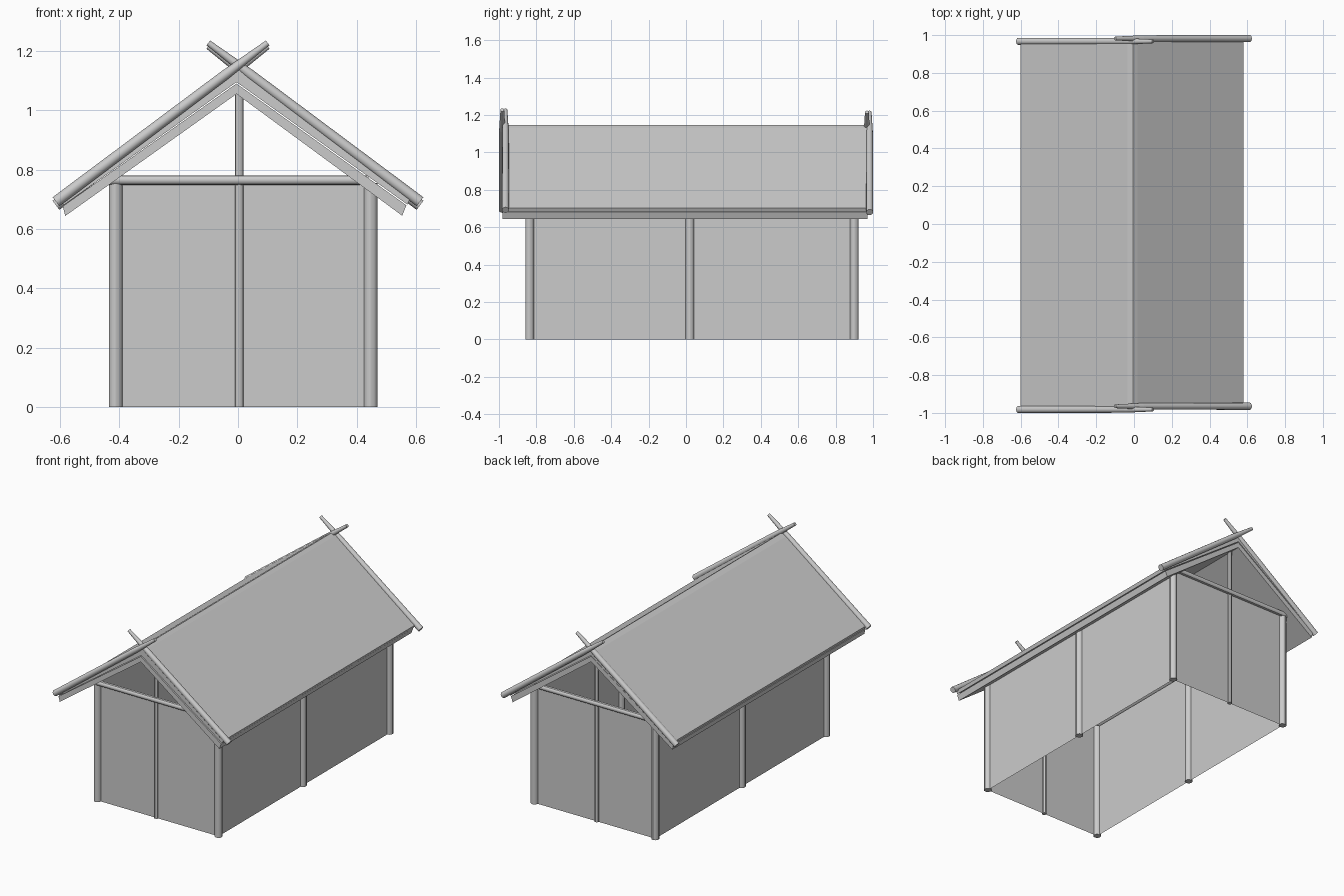
import bpy
import bmesh
from mathutils import Vector

if "Cube" in bpy.data.objects:
    bpy.data.objects.remove(bpy.data.objects["Cube"], do_unlink=True)

grey = bpy.data.materials.new("plain grey")
grey.use_nodes = True
colour = (0.6, 0.6, 0.6, 1)
grey.diffuse_color = colour
grey.node_tree.nodes["Principled BSDF"].inputs["Base Color"].default_value = colour


def finish(name, bm, smooth=False):
    bmesh.ops.recalc_face_normals(bm, faces=bm.faces)
    mesh = bpy.data.meshes.new(name)
    bm.to_mesh(mesh)
    bm.free()
    mesh.materials.append(grey)
    obj = bpy.data.objects.new(name, mesh)
    bpy.context.collection.objects.link(obj)
    if smooth:
        bpy.ops.object.select_all(action="DESELECT")
        obj.select_set(True)
        bpy.context.view_layer.objects.active = obj
        bpy.ops.object.shade_smooth_by_angle()
    return obj


def pole(name, a, b, r1, r2=None):
    """Round timber from a to b, optionally tapering."""
    a, b = Vector(a), Vector(b)
    bm = bmesh.new()
    bmesh.ops.create_cone(bm, cap_ends=True, segments=12, radius1=r1,
                          radius2=r2 or r1, depth=(b - a).length)
    obj = finish(name, bm, True)
    obj.location = (a + b) / 2
    obj.rotation_mode = "QUATERNION"
    obj.rotation_quaternion = (b - a).to_track_quat("Z", "Y")


def sheet(name, a, b, top):
    """Thin upright wall between two ground points."""
    bm = bmesh.new()
    corners = [(*a, 0), (*b, 0), (*b, top), (*a, top)]
    bm.faces.new([bm.verts.new(c) for c in corners])
    finish(name, bm)


def roof(name, outline, y0, y1):
    """Gable cross-section extruded along the ridge."""
    bm = bmesh.new()
    face = bm.faces.new([bm.verts.new((x, y0, z)) for x, z in outline])
    ext = bmesh.ops.extrude_face_region(bm, geom=[face])
    moved = [g for g in ext["geom"] if isinstance(g, bmesh.types.BMVert)]
    bmesh.ops.translate(bm, verts=moved, vec=(0, y1 - y0, 0))
    finish(name, bm)


left, right, front, back = 0.447, -0.412, -0.836, 0.9

# Side posts and side walls
for side, x in (("left", left), ("right", right)):
    for place, y in (("front", front), ("middle", 0.021), ("back", back)):
        pole(f"{side}_{place}_post", (x, y, 0), (x, y, 0.755), 0.023)
    sheet(f"{side}_wall", (x, front), (x, back), 0.755)

# Gable walls, king posts and tie beams
for end, y, out in (("front", front, -0.012), ("back", back, 0.012)):
    sheet(f"{end}_wall", (right, y), (left, y), 0.755)
    pole(f"{end}_king_post", (0.004, y, 0), (0.004, y, 1.065), 0.014)
    pole(f"{end}_tie_beam", (-0.435, y + out, 0.765), (0.44, y + out, 0.765), 0.016)

# Two-layer roof: lining below, covering above with a softened ridge
lining_top = [(-0.59, 0.677), (-0.005, 1.09), (0.567, 0.68)]
lining_base = [(0.553, 0.645), (-0.005, 1.055), (-0.582, 0.644)]
roof("roof_lining", lining_top + lining_base, -0.98, 0.97)
ridge = [(-0.6, 0.703), (-0.035, 1.128), (-0.005, 1.145), (0.018, 1.13), (0.58, 0.703)]
cover_base = [(0.57, 0.683), (-0.005, 1.095), (-0.588, 0.68)]
roof("roof_covering", ridge + cover_base, -0.975, 0.972)

# Crossed gable poles, thinning towards the tips
for end, y_left, y_right, drop in (("front", -0.965, -0.982, 0), ("back", 0.982, 0.967, 0.012)):
    for side, s, y in (("left", 1, y_left), ("right", -1, y_right)):
        foot = Vector((0.613 * s, y, 0.692 - drop))
        tip = Vector((-0.1 * s, y, 1.227 - drop))
        neck = foot.lerp(tip, 0.8)
        pole(f"{end}_{side}_gable_pole", foot, neck, 0.019, 0.017)
        pole(f"{end}_{side}_gable_pole_tip", neck, tip, 0.017, 0.01)
